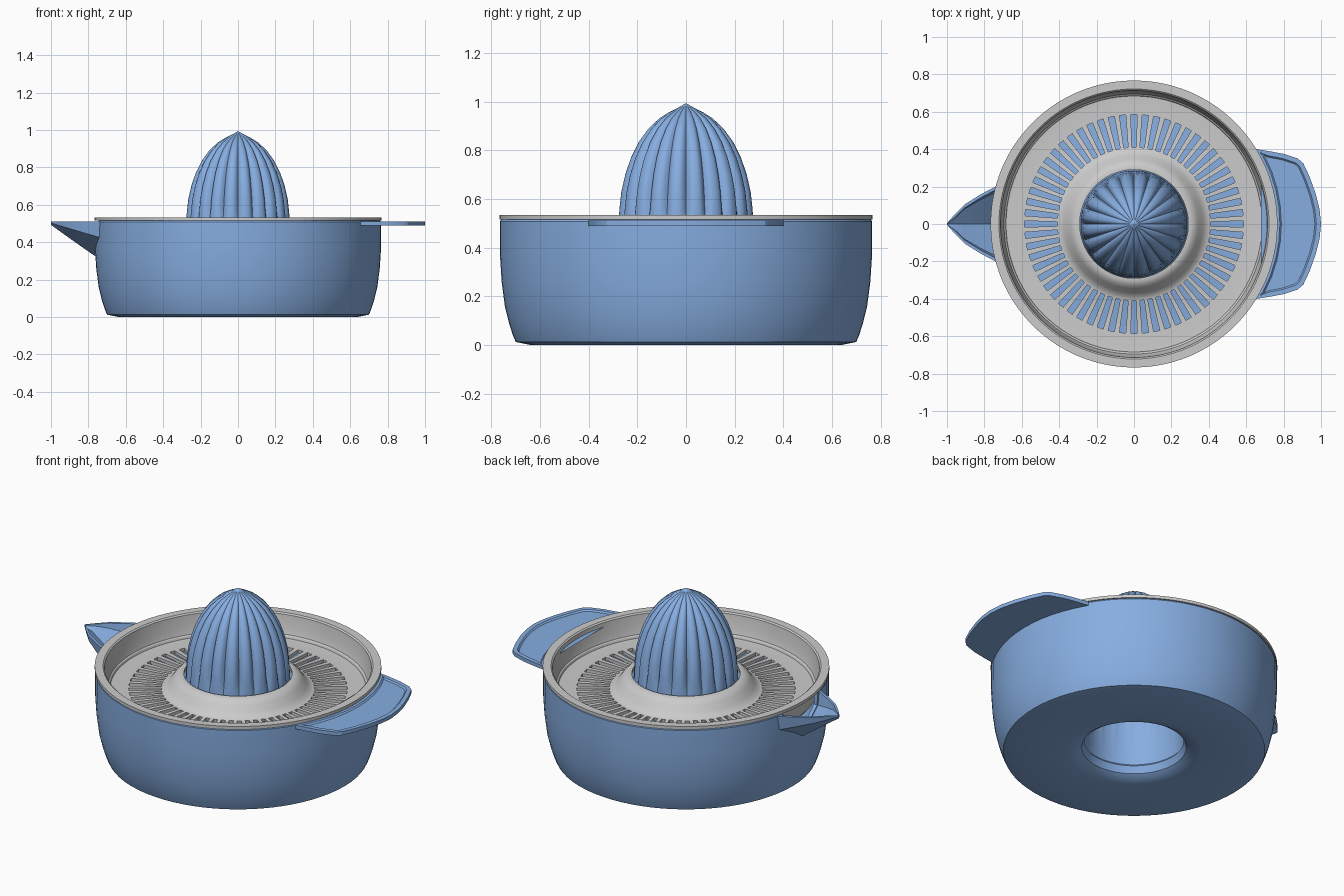
import bpy, bmesh
from math import sin, cos, pi, sqrt

if "Cube" in bpy.data.objects:
    bpy.data.objects.remove(bpy.data.objects["Cube"])

blue = bpy.data.materials.new("blue_plastic")
blue.diffuse_color = (0.24, 0.42, 0.75, 1)
blue.use_nodes = True
blue.node_tree.nodes["Principled BSDF"].inputs["Base Color"].default_value = blue.diffuse_color


def add_object(name, bm, mat=None, recalc=True):
    bmesh.ops.remove_doubles(bm, verts=bm.verts, dist=1e-5)
    if recalc:
        bmesh.ops.recalc_face_normals(bm, faces=bm.faces)
    me = bpy.data.meshes.new(name)
    bm.to_mesh(me)
    bm.free()
    ob = bpy.data.objects.new(name, me)
    bpy.context.collection.objects.link(ob)
    if mat:
        me.materials.append(mat)
    return ob


def finish(ob, angle=35):
    bpy.ops.object.select_all(action='DESELECT')
    bpy.context.view_layer.objects.active = ob
    ob.select_set(True)
    for m in list(ob.modifiers):
        bpy.ops.object.modifier_apply(modifier=m.name)
    bpy.ops.object.shade_smooth_by_angle(angle=angle * pi / 180)


def revolve(profile, angles, closed=False, shape=None, skip=None):
    """Turn (radius, z) points about z; shape scales the radius, skip leaves holes."""
    bm = bmesh.new()
    rings = []
    for r, z in profile:
        rings.append([bm.verts.new((r * f * cos(a), r * f * sin(a), z))
                      for a in angles for f in [shape(a, z) if shape else 1]])
    n, m = len(angles), len(profile)
    for i in range(m if closed else m - 1):
        p, q = rings[i], rings[(i + 1) % m]
        for j in range(n):
            if not (skip and skip(i, j)):
                k = (j + 1) % n
                bm.faces.new((p[j], p[k], q[k], q[j]))
    return bm


def loft(loops):
    """Skin closed loops of points and cap both ends."""
    bm = bmesh.new()
    rows = [[bm.verts.new(p) for p in loop] for loop in loops]
    n = len(rows[0])
    for p, q in zip(rows, rows[1:]):
        for j in range(n):
            k = (j + 1) % n
            bm.faces.new((p[j], p[k], q[k], q[j]))
    bm.faces.new(rows[0])
    bm.faces.new(rows[-1])
    return bm


def circle(n):
    return [2 * pi * i / n for i in range(n)]


# Bowl: hollow, with a central opening under the reamer
bowl = add_object("bowl", revolve(
    [(.265, .07), (.28, .03), (.31, .01), (.36, .003), (.64, 0), (.70, .012), (.712, .04),
     (.728, .09), (.745, .16), (.758, .26), (.765, .37), (.765, .508), (.76, .515), (.74, .515),
     (.74, .37), (.722, .17), (.70, .08), (.67, .04), (.36, .035), (.30, .06), (.28, .09)],
    circle(72), closed=True), blue)


# Spout: V-shaped trough tapering to a point
TOP = .51


def half_u(x, w, zb, top=TOP):
    zm = TOP - .42 * (TOP - zb)
    return [(x, -w, top), (x, -w * .93, zm), (x, 0, zb), (x, w * .93, zm), (x, w, top)]


def spout_loop(x, w, zb):
    t = min(.018, w * .4)
    return half_u(x, w, zb) + half_u(x, w - t, min(TOP - .006, zb + t * 1.3))[::-1]


spout = add_object("spout", loft([spout_loop(*s) for s in (
    (-1.0, .004, .492), (-.955, .055, .46), (-.905, .105, .424),
    (-.82, .158, .364), (-.735, .203, .305))]), blue)

# Opening in the bowl wall behind the spout
cutter = add_object("spout_cutter", loft([half_u(-.79, .155, .365, .6),
                                          half_u(-.68, .185, .33, .6)]))
cutter.hide_render = True
cut = bowl.modifiers.new("opening", 'BOOLEAN')
cut.operation, cut.solver, cut.object = 'DIFFERENCE', 'EXACT', cutter
finish(bowl)
bpy.data.objects.remove(cutter)
finish(spout, 20)

# Handle: thin rounded tab with a shallow recess on top
edge = [(.655, .40), (.72, .39), (.80, .375), (.875, .35), (.905, .325),
        (.94, .25), (.972, .16), (.992, .08)]
outline = edge + [(1.0, 0)] + [(x, -y) for x, y in edge[::-1]]
outline += [(sqrt(.755 ** 2 - y * y), y) for y in (-.36, -.27, -.18, -.09, 0, .09, .18, .27, .36)]
bm = bmesh.new()
base = bm.faces.new([bm.verts.new((x, y, .489)) for x, y in outline])
ext = bmesh.ops.extrude_face_region(bm, geom=[base])
for v in ext["geom"]:
    if isinstance(v, bmesh.types.BMVert):
        v.co.z = .511
top = next(f for f in ext["geom"] if isinstance(f, bmesh.types.BMFace))
bmesh.ops.recalc_face_normals(bm, faces=bm.faces)
bmesh.ops.inset_region(bm, faces=[top], thickness=.025)
bmesh.ops.inset_region(bm, faces=[top], thickness=.008, depth=-.008)
finish(add_object("handle", bm, blue), 25)


# Reamer: hollow fluted dome rising from the bowl floor
def flutes(a, z):
    fade = max(0, min(1, (z - .42) / .15))
    return 1 - .10 * fade * (1 - abs(sin(10 * a))) ** 1.6


dome = [(.30, .045), (.29, .12), (.284, .40), (.279, .50), (.276, .56), (.268, .63), (.252, .70),
        (.228, .77), (.195, .835), (.155, .89), (.11, .932), (.068, .958), (.03, .977), (0, .994)]
inner = [(max(0, r - .022), z - .02 * (z > .8)) for r, z in dome]
finish(add_object("reamer", revolve(dome + inner[::-1], circle(160), closed=True,
                                    shape=flutes), blue), 30)

# Strainer: flanged tray with a ring of 60 radial slots and a raised collar
tray = [(.767, .533), (.722, .533), (.714, .526), (.705, .45), (.695, .418), (.688, .413),
        (.684, .402), (.655, .40), (.585, .40), (.41, .40), (.392, .405), (.368, .428),
        (.345, .462), (.325, .482), (.305, .49), (.29, .49)]
slot = tray.index((.585, .40))
spokes = [k * pi / 30 + s * pi / 109 for k in range(60) for s in (-1, 1)]
strainer = add_object("strainer", revolve(tray, spokes,
                      skip=lambda i, j: i == slot and j % 2 == 0), recalc=False)
solid = strainer.modifiers.new("thickness", 'SOLIDIFY')
solid.thickness, solid.offset = .018, -1
finish(strainer, 30)
